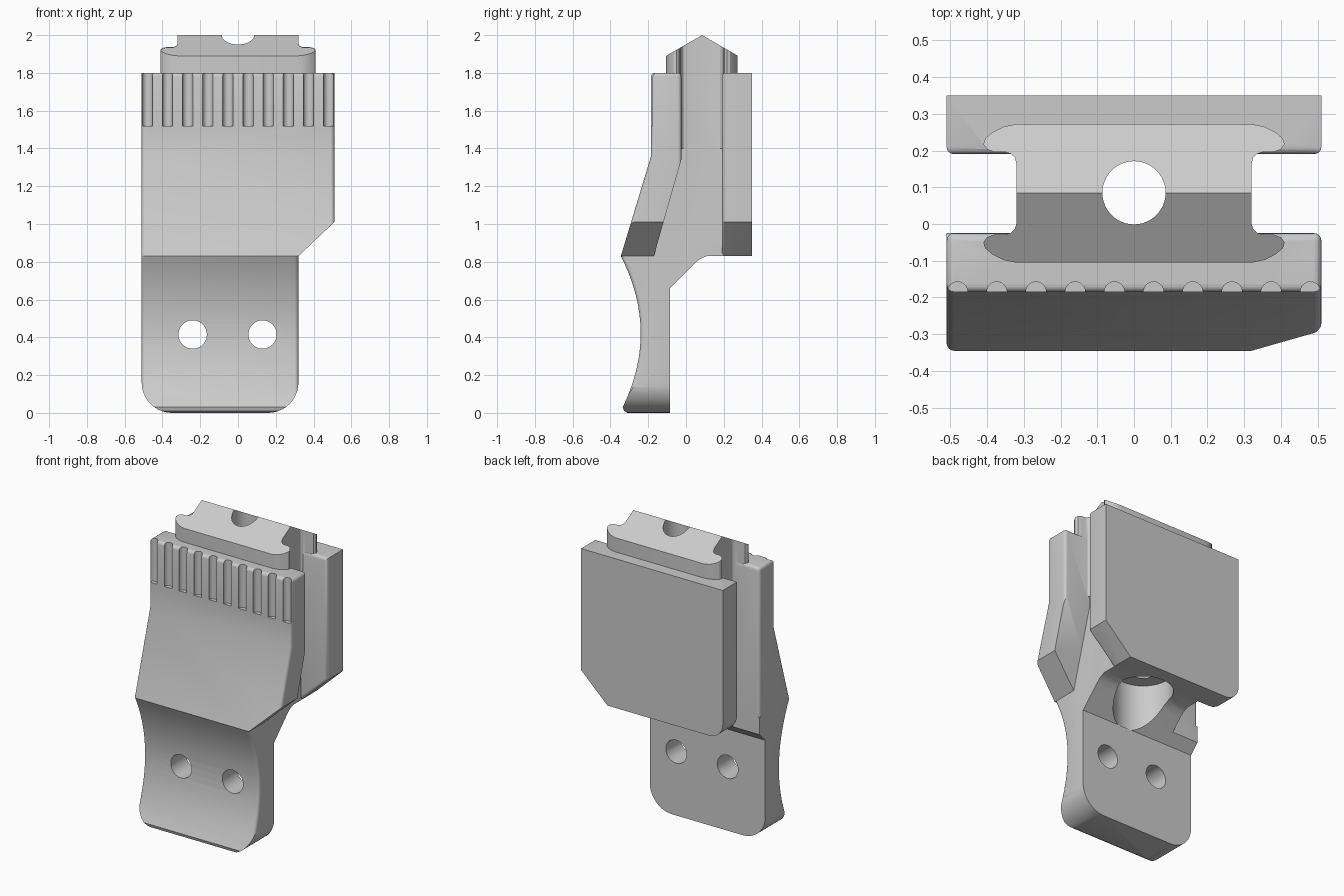
import bpy, bmesh, math

if "Cube" in bpy.data.objects:
    bpy.data.objects.remove(bpy.data.objects["Cube"], do_unlink=True)

grey = bpy.data.materials.new("plain_grey")
grey.use_nodes = True
colour = (0.6, 0.6, 0.6, 1)
grey.diffuse_color = colour
for node in grey.node_tree.nodes:
    if node.type == 'BSDF_PRINCIPLED':
        node.inputs["Base Color"].default_value = colour

PLACE = {'x': lambda a, b, t: (t, a, b),
         'y': lambda a, b, t: (a, t, b),
         'z': lambda a, b, t: (a, b, t)}


def prism(name, points, axis, lo, hi, rounded=None, width=0.02):
    """Extrude a profile along an axis; round the edges picked by a rule."""
    bm = bmesh.new()
    ends = [[bm.verts.new(PLACE[axis](a, b, t)) for a, b in points] for t in (lo, hi)]
    bm.faces.new(ends[0])
    bm.faces.new(ends[1])
    n = len(points)
    for i in range(n):
        j = (i + 1) % n
        bm.faces.new((ends[0][i], ends[0][j], ends[1][j], ends[1][i]))
    bmesh.ops.recalc_face_normals(bm, faces=bm.faces)
    if rounded:
        edges = [e for e in bm.edges if rounded(e.verts[0].co, e.verts[1].co)]
        bmesh.ops.bevel(bm, geom=edges, offset=width, segments=4, profile=0.5,
                        affect='EDGES', clamp_overlap=False)
        bmesh.ops.recalc_face_normals(bm, faces=bm.faces)
    mesh = bpy.data.meshes.new(name)
    bm.to_mesh(mesh)
    bm.free()
    mesh.materials.append(grey)
    obj = bpy.data.objects.new(name, mesh)
    bpy.context.collection.objects.link(obj)
    return obj


def arc(cx, cy, r, start, end, steps):
    angles = [math.radians(start + (end - start) * i / steps) for i in range(steps + 1)]
    return [(cx + r * math.cos(a), cy + r * math.sin(a)) for a in angles]


def rod(name, a, b, r, axis, lo, hi, sides=48):
    return prism(name, arc(a, b, r, 0, 360, sides)[:-1], axis, lo, hi)


def combine(obj, other, operation='DIFFERENCE'):
    """Apply a boolean and drop the used part."""
    other.hide_render = True
    mod = obj.modifiers.new("boolean", 'BOOLEAN')
    mod.operation, mod.object, mod.solver = operation, other, 'EXACT'
    bpy.ops.object.select_all(action='DESELECT')
    bpy.context.view_layer.objects.active = obj
    obj.select_set(True)
    bpy.ops.object.modifier_apply(modifier=mod.name)
    bpy.data.objects.remove(other, do_unlink=True)


def near(a, b):
    return abs(a - b) < 0.001


SIDE, WEB, TOP, STEP = 0.51, 0.32, 1.8, 0.83
INNER, AXIS = -0.025, 0.085

# Handle with a concave front
profile = [(-0.085, 0), (-0.31, 0), (-0.328, 0.01)]
for i in range(19):
    z = 0.03 + 0.8 * i / 18
    profile.append((-0.24 - 0.105 * ((z - 0.42) / 0.41) ** 2, z))
profile += [(INNER, STEP), (INNER, 0.72), (-0.085, 0.66)]
handle = prism("handle", profile, 'x', -SIDE, WEB,
               lambda p, q: near(p.x, q.x) and max(p.y, q.y) < -0.2)
r = 0.16
for edge, sign in ((-SIDE, 1), (WEB, -1)):
    curve = [(edge + sign * (r + x), r + z) for x, z in arc(0, 0, r, 180, 270, 10)]
    out = edge - sign * 0.1
    curve += [(edge + sign * r, -0.1), (out, -0.1), (out, r)]
    combine(handle, prism("corner_cutter", curve, 'y', -0.6, 0.2))
for x in (-0.24, 0.13):
    combine(handle, rod("hole_cutter", x, 0.415, 0.075, 'y', -0.6, 0.2))

# Front plate with a sloping lower half
front_plate = prism(
    "front_plate",
    [(-0.345, STEP), (-0.185, 1.36), (-0.185, TOP), (INNER, TOP), (INNER, STEP)],
    'x', -SIDE, SIDE,
    lambda p, q: (near(p.x, q.x) and p.z + q.z > 2 * STEP + 0.01)
    or (near(p.z, TOP) and near(q.z, TOP)))
combine(front_plate, prism("notch_cutter",
                           [(-0.19, 0.76), (INNER, 1.34), (0.05, 1.34), (0.05, 0.76)],
                           'x', WEB, 0.6))
combine(front_plate, prism("chamfer_cutter",
                           [(0.31, 0.8205), (0.55, 1.048), (0.55, 0.8)],
                           'y', -0.6, 0.2))
for i in range(10):
    x = -0.48 + 0.96 * i / 9
    combine(front_plate, rod("groove_cutter", x, -0.185, 0.0275, 'z', 1.52, 1.95, 24))

# Back plate, one corner chamfered and one rounded
outline = [(-SIDE, TOP), (SIDE, TOP), (SIDE, 1.01), (WEB, STEP)]
outline += arc(-SIDE + 0.1, STEP + 0.1, 0.1, 270, 180, 8)
back_plate = prism("back_plate", outline, 'y', 0.19, 0.35,
                   lambda p, q: near(p.y, 0.19) and near(q.y, 0.19))

# Web between the plates, sloping underneath
web = prism("web",
            [(-0.15, 0.66), (-0.085, 0.66), (0.04, 0.785), (0.07, 0.812), (0.11, STEP),
             (0.25, STEP), (0.25, 1.5), (-0.1, 1.5), (-0.1, 0.9), (-0.15, 0.8)],
            'x', -WEB, WEB)

# Flanged rail with a ridged top
quarter = [(WEB, 0.08), (0.324, 0.095), (0.335, 0.106), (0.35, 0.111), (0.38, 0.111),
           (0.4, 0.118), (0.41, 0.132), (0.405, 0.148), (0.385, 0.165), (0.355, 0.18),
           (WEB, 0.187)]
half = quarter + [(-x, y) for x, y in reversed(quarter)]
section = [(x, AXIS + y) for x, y in half] + [(-x, AXIS - y - 0.003) for x, y in half]
rail = prism("rail", section, 'z', 1.4, 2.1)
combine(rail, prism("roof_cutter",
                    [(-0.305, 1.775), (AXIS, 2), (0.475, 1.775), (0.475, 2.3), (-0.305, 2.3)],
                    'x', -0.6, 0.6))

# Join the parts, then bore through from the top
body = web
for part in (rail, handle, front_plate, back_plate):
    combine(body, part, 'UNION')
combine(body, rod("bore_cutter", 0, AXIS, 0.086, 'z', 0.5, 2.2))
combine(body, rod("counterbore_cutter", 0, AXIS, 0.178, 'z', 0.66, 0.97))
body.name = "grip_body"

bpy.ops.object.select_all(action='DESELECT')
body.select_set(True)
bpy.context.view_layer.objects.active = body
bpy.ops.object.shade_smooth_by_angle(angle=math.radians(30))
